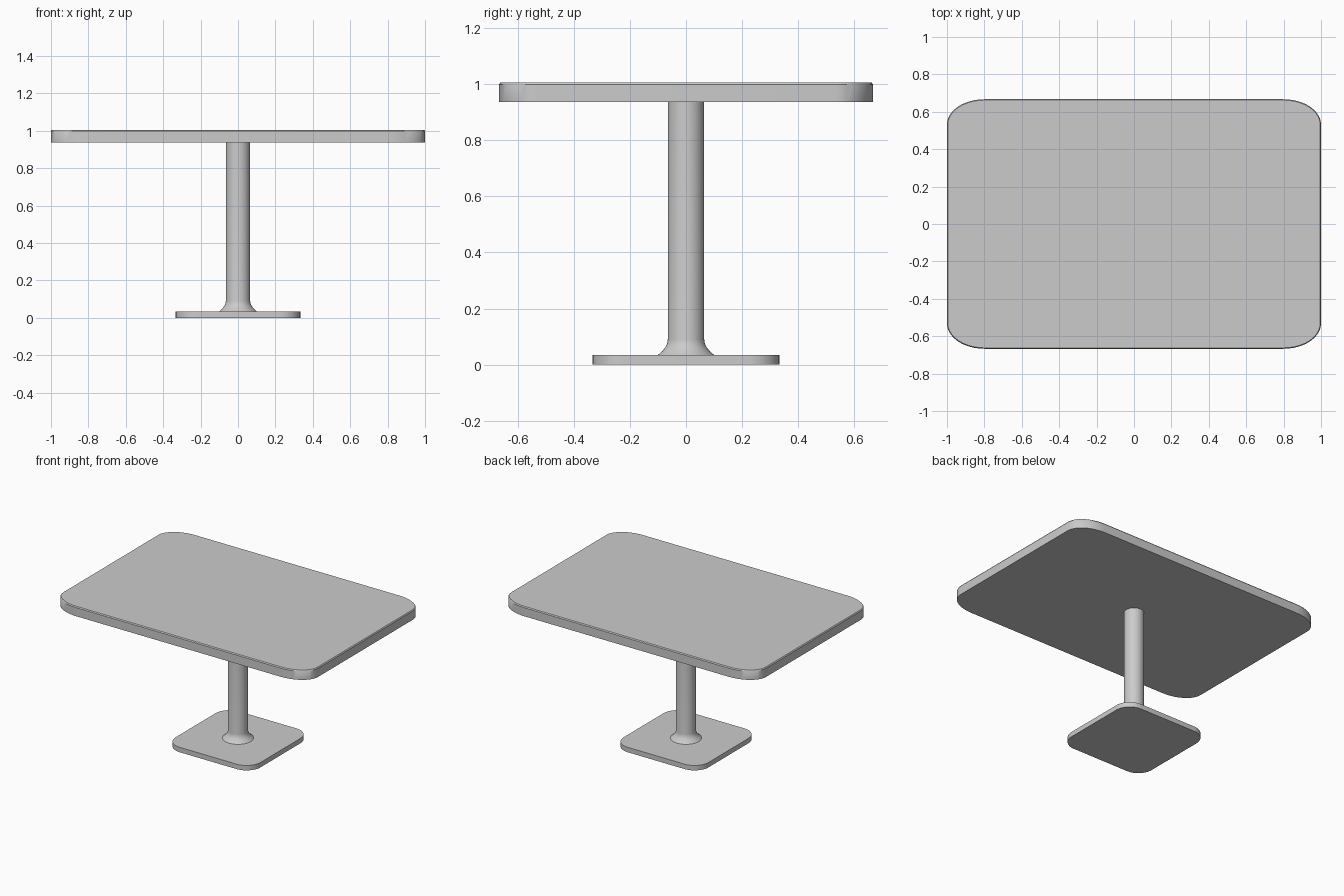
import bpy, bmesh
from math import sin, cos, pi, radians

if "Cube" in bpy.data.objects:
    bpy.data.objects.remove(bpy.data.objects["Cube"])


def loft(name, rings):
    """Skin a stack of equal-length point rings and cap both ends."""
    bm = bmesh.new()
    loops = [[bm.verts.new(p) for p in ring] for ring in rings]
    n = len(loops[0])
    for a, b in zip(loops, loops[1:]):
        for i in range(n):
            j = (i + 1) % n
            bm.faces.new((a[i], a[j], b[j], b[i]))
    bm.faces.new(loops[0][::-1])
    bm.faces.new(loops[-1])
    mesh = bpy.data.meshes.new(name)
    bm.to_mesh(mesh)
    bm.free()
    obj = bpy.data.objects.new(name, mesh)
    bpy.context.collection.objects.link(obj)
    bpy.ops.object.select_all(action='DESELECT')
    obj.select_set(True)
    bpy.context.view_layer.objects.active = obj
    bpy.ops.object.shade_smooth_by_angle(angle=radians(35))
    return obj


def rounded_rect(hx, hy, rx, ry, z, steps=10):
    """Rectangle outline with elliptical corners."""
    pts = []
    for q, (sx, sy) in enumerate([(1, 1), (-1, 1), (-1, -1), (1, -1)]):
        for k in range(steps + 1):
            a = (q + k / steps) * pi / 2
            pts.append((sx * (hx - rx) + rx * cos(a), sy * (hy - ry) + ry * sin(a), z))
    return pts


def circle(r, z, n=40):
    return [(r * cos(2 * pi * i / n), r * sin(2 * pi * i / n), z) for i in range(n)]


# Table top with a fine chamfer along the upper edge
loft("table_top", [rounded_rect(1, 0.667, 0.2, 0.135, 0.937),
                   rounded_rect(1, 0.667, 0.2, 0.135, 0.998),
                   rounded_rect(0.995, 0.662, 0.195, 0.13, 1.005)])

# Foot plate
loft("foot_plate", [rounded_rect(0.333, 0.333, 0.11, 0.11, z) for z in (0, 0.035)])

# Round column flaring out onto the foot plate
profile = [(0.1, 0.0), (0.1, 0.035), (0.085, 0.048), (0.074, 0.062), (0.067, 0.076),
           (0.065, 0.09), (0.065, 0.937)]
loft("column", [circle(r, z) for r, z in profile])
